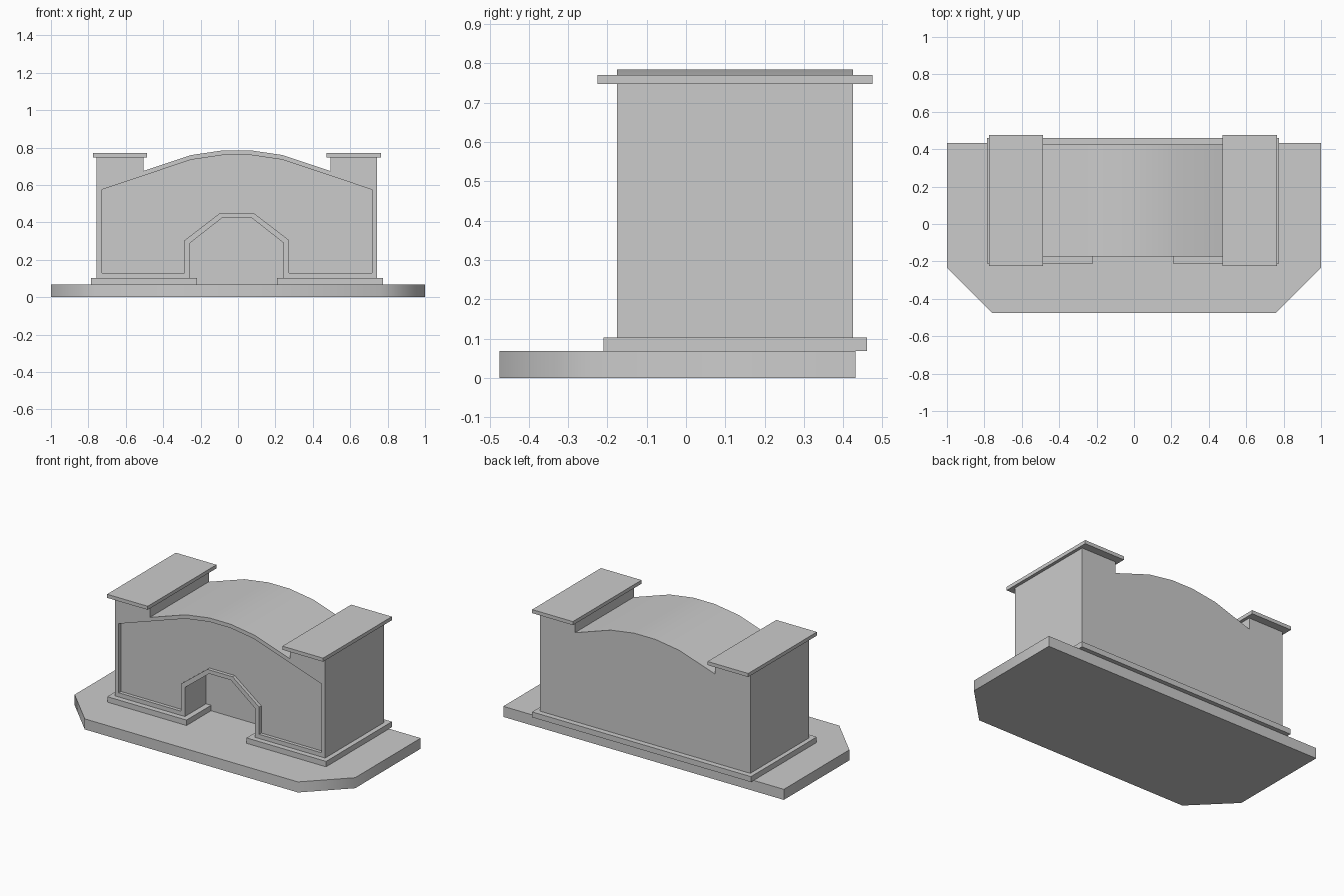
import bpy, bmesh, math
from mathutils import Vector

if "Cube" in bpy.data.objects:
    bpy.data.objects.remove(bpy.data.objects["Cube"])


def prism(name, pts, offset, smooth=None):
    """Extrude a closed 3D outline along an offset vector."""
    bm = bmesh.new()
    face = bm.faces.new([bm.verts.new(p) for p in pts])
    res = bmesh.ops.extrude_face_region(bm, geom=[face])
    verts = [v for v in res["geom"] if isinstance(v, bmesh.types.BMVert)]
    bmesh.ops.translate(bm, verts=verts, vec=Vector(offset))
    bmesh.ops.recalc_face_normals(bm, faces=bm.faces)
    mesh = bpy.data.meshes.new(name)
    bm.to_mesh(mesh)
    bm.free()
    obj = bpy.data.objects.new(name, mesh)
    bpy.context.collection.objects.link(obj)
    if smooth:
        smooth_by_angle(obj, smooth)
    return obj


def smooth_by_angle(obj, degrees):
    bpy.ops.object.select_all(action='DESELECT')
    obj.select_set(True)
    bpy.context.view_layer.objects.active = obj
    bpy.ops.object.shade_smooth_by_angle(angle=math.radians(degrees))


def slab(name, pts, z0, z1, smooth=None):
    return prism(name, [(x, y, z0) for x, y in pts], (0, 0, z1 - z0), smooth)


def front_profile(name, pts, y0, y1):
    return prism(name, [(x, y0, z) for x, z in pts], (0, y1 - y0, 0))


def mirrored(half):
    """Complete a left-half outline about the building's centre line."""
    return [(CX + x, z) for x, z in half] + [(CX - x, z) for x, z in reversed(half)]


def cut(obj, cutter):
    mod = obj.modifiers.new("cut", 'BOOLEAN')
    mod.operation, mod.solver, mod.object = 'DIFFERENCE', 'EXACT', cutter
    bpy.context.view_layer.objects.active = obj
    bpy.ops.object.modifier_apply(modifier=mod.name)
    bpy.data.objects.remove(cutter)


CX = -0.006            # building sits slightly off the base centre
FRONT, BACK = -0.175, 0.425
BASE_TOP, PLINTH_TOP = 0.068, 0.103

# Base plate with clipped front corners
slab("base_plate", [(-1, 0.432), (-1, -0.235), (-0.76, -0.475),
                    (0.76, -0.475), (1, -0.235), (1, 0.432)], 0, BASE_TOP, 50)

# Main block: end pillars with an arched roof between them
body = front_profile("main_block", mirrored([
    (-0.75, BASE_TOP), (-0.75, 0.75), (-0.5, 0.75), (-0.5, 0.675),
    (-0.245, 0.76), (-0.075, 0.785)]), FRONT, BACK)

# Faceted doorway alcove
cut(body, front_profile("doorway_cutter", mirrored([
    (-0.25, 0.0), (-0.25, 0.29), (-0.078, 0.425)]), FRONT - 0.1, 0.04))

# Shallow front panel that leaves a border around the facade and doorway
panel_top = [(-0.722, 0.13), (-0.722, 0.575), (-0.245, 0.735), (-0.075, 0.76)]
panel_door = [(-0.279, 0.13), (-0.279, 0.305), (-0.09, 0.45)]
cut(body, front_profile("panel_cutter",
                        mirrored(panel_top) + mirrored(panel_door)[::-1],
                        FRONT - 0.1, FRONT + 0.022))
smooth_by_angle(body, 30)

# Plinth band around the block, open at the doorway
slab("plinth", [(-0.785, 0.46), (-0.785, -0.21), (-0.22, -0.21), (-0.22, 0.06),
                (0.208, 0.06), (0.208, -0.21), (0.775, -0.21), (0.775, 0.46)],
     BASE_TOP, PLINTH_TOP)

# Flat caps over the two end pillars
for side, x in (("left", CX - 0.625), ("right", CX + 0.625)):
    slab(side + "_pillar_cap", [(x - 0.145, -0.225), (x + 0.145, -0.225),
                                (x + 0.145, 0.475), (x - 0.145, 0.475)], 0.748, 0.771)
